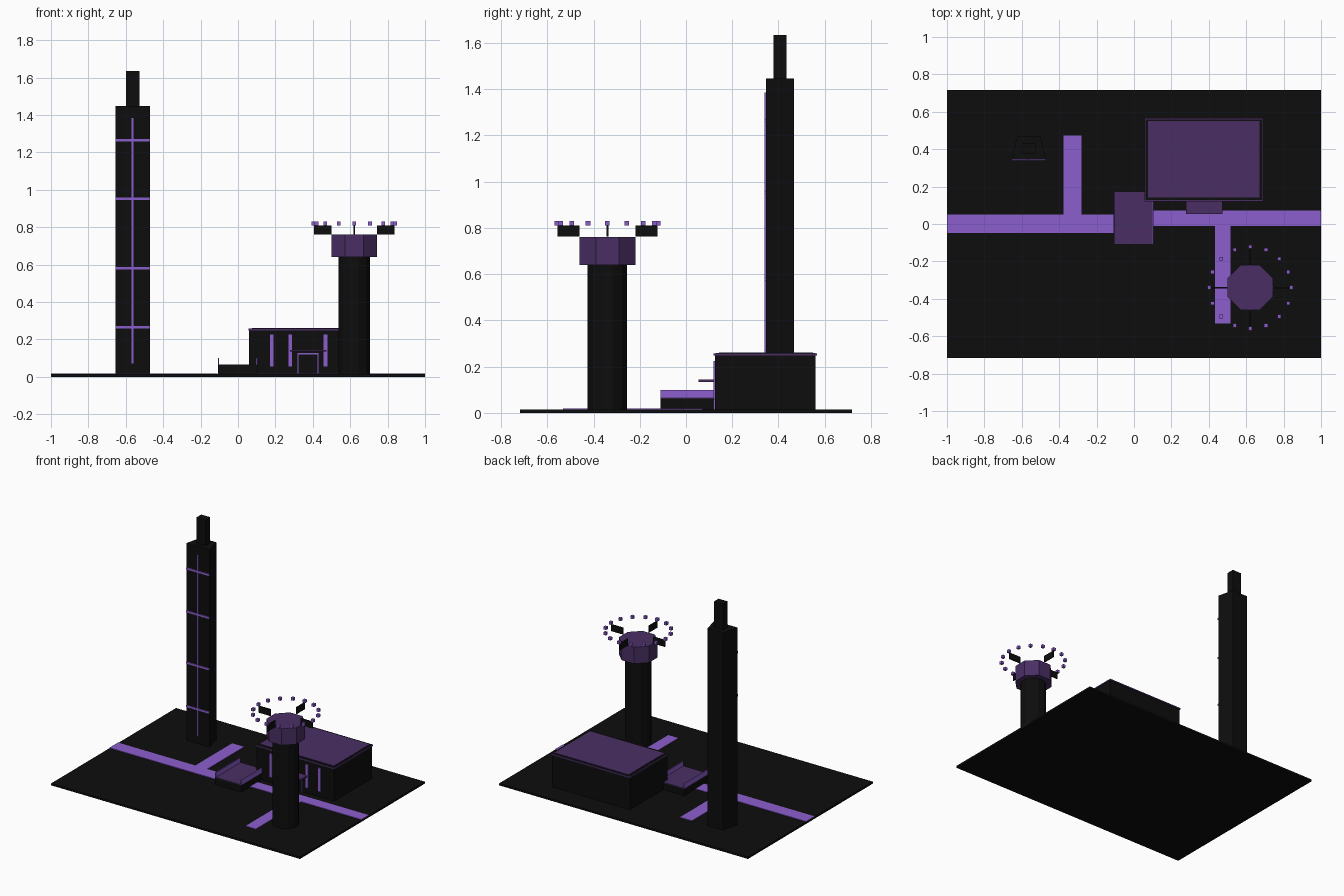
import bpy, bmesh, math

if "Cube" in bpy.data.objects:
    bpy.data.objects.remove(bpy.data.objects["Cube"])


def material(name, rgb):
    m = bpy.data.materials.new(name)
    m.diffuse_color = (*rgb, 1)
    m.use_nodes = True
    m.node_tree.nodes["Principled BSDF"].inputs["Base Color"].default_value = m.diffuse_color
    return m


BLACK = material("near_black", (0.004, 0.004, 0.004))
DARK = material("dark_purple", (0.067, 0.028, 0.127))
LIGHT = material("light_purple", (0.262, 0.112, 0.62))


def prism(name, pts, z0, z1, mat):
    """Extrude a flat outline from z0 to z1."""
    bm = bmesh.new()
    face = bm.faces.new([bm.verts.new((x, y, z0)) for x, y in pts])
    ext = bmesh.ops.extrude_face_region(bm, geom=[face])
    top = [v for v in ext["geom"] if isinstance(v, bmesh.types.BMVert)]
    bmesh.ops.translate(bm, verts=top, vec=(0, 0, z1 - z0))
    bmesh.ops.recalc_face_normals(bm, faces=bm.faces)
    me = bpy.data.meshes.new(name)
    bm.to_mesh(me)
    bm.free()
    me.materials.append(mat)
    ob = bpy.data.objects.new(name, me)
    bpy.context.collection.objects.link(ob)
    return ob


def box(name, x0, x1, y0, y1, z0, z1, mat):
    return prism(name, [(x0, y0), (x1, y0), (x1, y1), (x0, y1)], z0, z1, mat)


def ngon(cx, cy, apothem, n):
    """Regular outline with flat sides facing the axes."""
    r = apothem / math.cos(math.pi / n)
    return [(cx + r * math.cos((i + 0.5) * 2 * math.pi / n),
             cy + r * math.sin((i + 0.5) * 2 * math.pi / n)) for i in range(n)]


# Ground slab and paths
G = 0.014
box("ground_slab", -1, 1, -0.717, 0.717, 0, G, BLACK)
box("path_west", -1, -0.11, -0.048, 0.05, G, 0.018, LIGHT)
box("path_east", 0.1, 1, -0.012, 0.072, G, 0.018, LIGHT)
box("path_north", -0.378, -0.282, 0.05, 0.472, G, 0.018, LIGHT)
box("path_south", 0.434, 0.516, -0.532, -0.012, G, 0.018, LIGHT)

# Tall tower with a narrower back
prism("tall_tower", [(-0.655, 0.345), (-0.47, 0.345), (-0.5, 0.467), (-0.625, 0.467)],
      G, 1.447, BLACK)
box("tower_spire", -0.6, -0.527, 0.378, 0.434, 1.447, 1.635, BLACK)
box("tower_vertical_strip", -0.569, -0.559, 0.34, 0.346, 0.07, 1.385, LIGHT)
for i, z in enumerate((0.265, 0.58, 0.953, 1.265)):
    box(f"tower_band_{i}", -0.655, -0.47, 0.339, 0.346, z - 0.007, z + 0.007, LIGHT)

# Main hall with roof
box("hall_body", 0.06, 0.685, 0.125, 0.56, G, 0.25, BLACK)
box("roof_slab", 0.055, 0.69, 0.12, 0.567, 0.248, 0.257, DARK)
box("roof_border", 0.061, 0.684, 0.127, 0.56, 0.257, 0.259, BLACK)
box("roof_panel", 0.076, 0.672, 0.142, 0.55, 0.259, 0.261, DARK)

# Hall front: window strips, canopy and door frame
for i, x in enumerate((0.18, 0.28, 0.468, 0.568)):
    box(f"window_strip_{i}", x - 0.01, x + 0.01, 0.12, 0.126, 0.055, 0.225, LIGHT)
box("entrance_canopy", 0.277, 0.472, 0.053, 0.126, 0.134, 0.144, DARK)
for i, x in enumerate((0.32, 0.428)):
    box(f"door_post_{i}", x - 0.003, x + 0.003, 0.12, 0.126, G, 0.125, LIGHT)
box("door_lintel", 0.317, 0.431, 0.12, 0.126, 0.12, 0.126, LIGHT)

# Raised platform with side rails
box("platform_base", -0.108, 0.104, -0.11, 0.175, G, 0.062, BLACK)
box("platform_deck", -0.108, 0.104, -0.11, 0.175, 0.062, 0.067, DARK)
for side, x in (("left", -0.108), ("right", 0.097)):
    box(f"rail_{side}", x, x + 0.007, -0.11, 0.175, 0.067, 0.1, LIGHT)

# Lookout tower: shaft and eight-sided cabin
CX, CY = 0.622, -0.34
prism("lookout_shaft", ngon(CX, CY, 0.085, 12), G, 0.64, BLACK)
prism("lookout_cabin", ngon(CX, CY, 0.121, 8), 0.64, 0.76, DARK)

# Four thin radial fins
for i in range(4):
    fin = box(f"fin_{i}", 0.121, 0.216, -0.004, 0.004, 0.762, 0.81, BLACK)
    fin.location = (CX, CY, 0)
    fin.rotation_euler.z = i * math.pi / 2

# Ring of sixteen small lights
for i in range(16):
    a = i * math.pi / 8
    x, y = CX + 0.219 * math.cos(a), CY + 0.219 * math.sin(a)
    box(f"ring_light_{i}", x - 0.01, x + 0.01, y - 0.01, y + 0.01, 0.81, 0.83, LIGHT)
